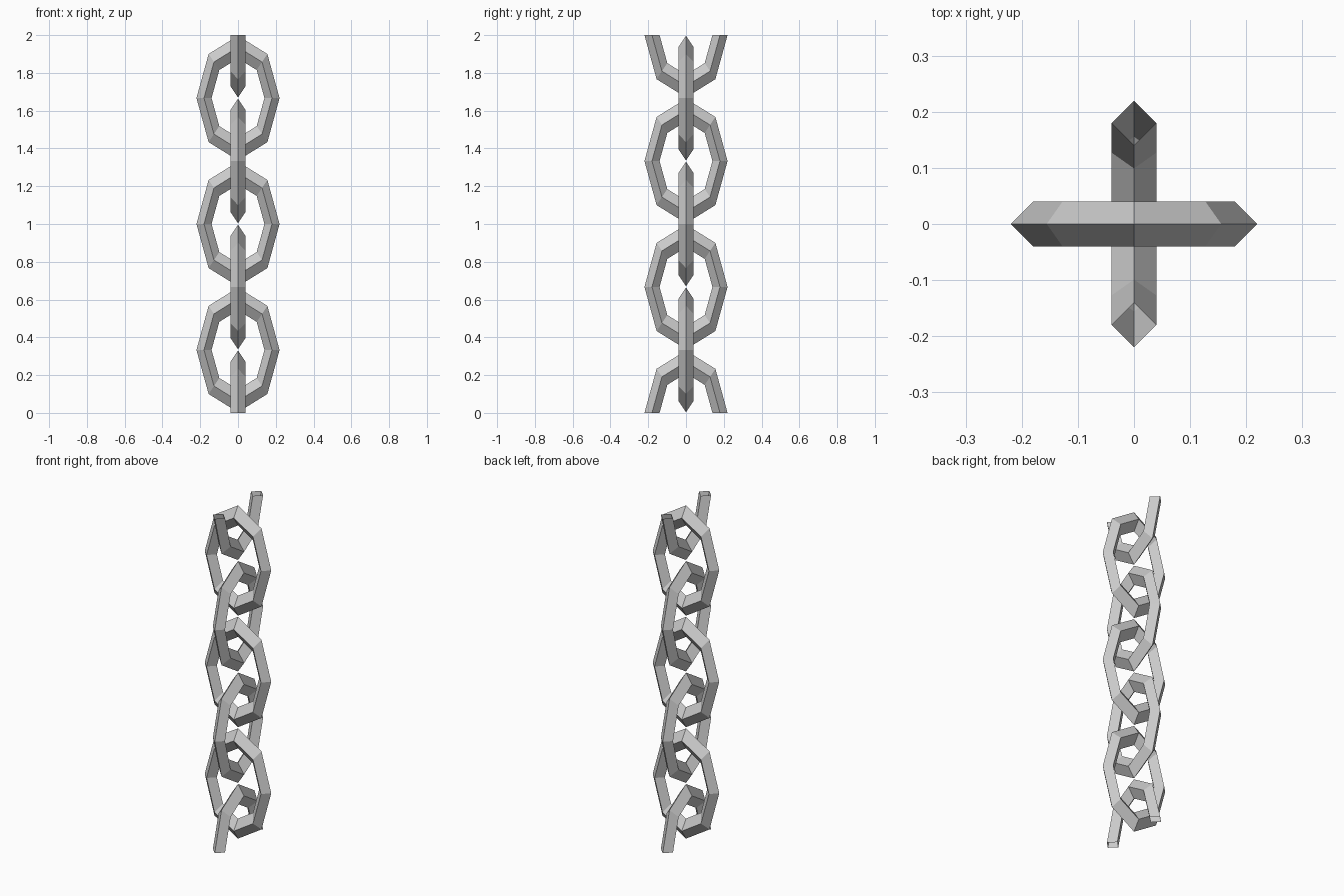
import bpy, bmesh
from math import radians
from mathutils import Matrix

if "Cube" in bpy.data.objects:
    bpy.data.objects.remove(bpy.data.objects["Cube"])

PITCH = 1 / 3          # spacing between link centres


def link(name, z, turned, keep=0):
    """Faceted oval link; keep=1 / -1 leaves only the upper / lower half (open ends)."""
    bpy.ops.mesh.primitive_torus_add(major_segments=8, minor_segments=4,
                                     major_radius=0.18, minor_radius=0.04)
    ob = bpy.context.object
    ob.name = name
    bm = bmesh.new()
    bm.from_mesh(ob.data)
    # stretch to an oval and stand it upright
    m = Matrix.Rotation(radians(90), 4, 'X') @ Matrix.Diagonal((1, 1.5, 1, 1))
    if turned:
        m = Matrix.Rotation(radians(90), 4, 'Z') @ m
    bm.transform(m)
    if keep:
        cut = [v for v in bm.verts if v.co.z * keep < -0.001]
        bmesh.ops.delete(bm, geom=cut, context='VERTS')
    bm.to_mesh(ob.data)
    bm.free()
    ob.location.z = z
    return ob


# Lower half link at the bottom, full links between, half link at the top
link("bottom_half_link", 0, True, 1)
for i in range(1, 6):
    link(f"chain_link_{i}", i * PITCH, i % 2 == 0)
link("top_half_link", 2, True, -1)
